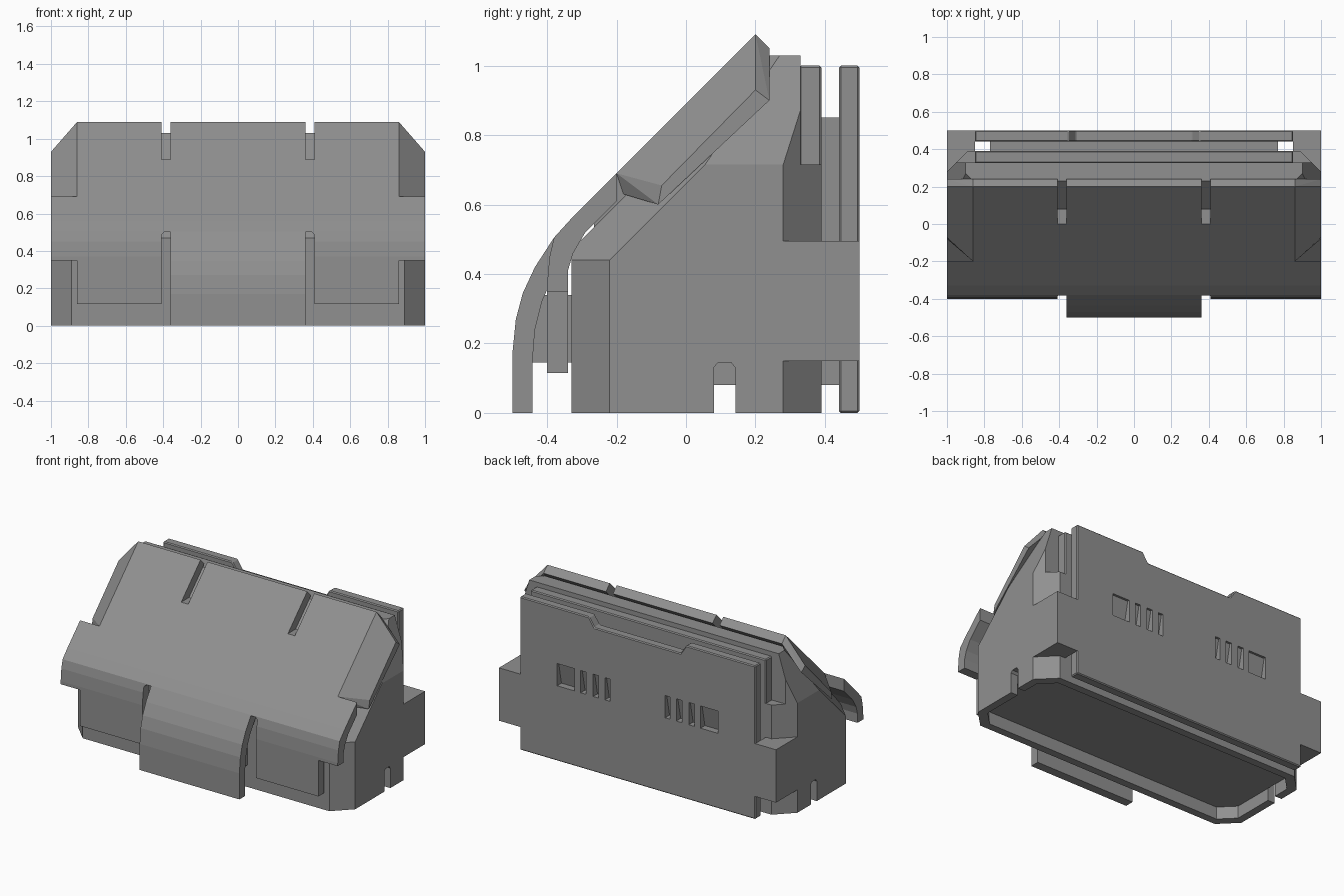
import bpy, bmesh
from mathutils import Vector

if "Cube" in bpy.data.objects:
    bpy.data.objects.remove(bpy.data.objects["Cube"])

# Dark grey finish shared by all parts
grey = bpy.data.materials.new("dark_grey")
grey.diffuse_color = (0.28, 0.28, 0.28, 1)
grey.use_nodes = True
grey.node_tree.nodes["Principled BSDF"].inputs["Base Color"].default_value = grey.diffuse_color


def make_object(name, bm):
    bmesh.ops.recalc_face_normals(bm, faces=bm.faces[:])
    mesh = bpy.data.meshes.new(name)
    bm.to_mesh(mesh)
    bm.free()
    mesh.materials.append(grey)
    ob = bpy.data.objects.new(name, mesh)
    bpy.context.collection.objects.link(ob)
    return ob


def prism(name, pts, a, b, axis, planes=()):
    """Extrude a 2D outline along an axis, then slice with planes."""
    def place(p, t):
        return {'x': (t, p[0], p[1]), 'y': (p[0], t, p[1]), 'z': (p[0], p[1], t)}[axis]
    bm = bmesh.new()
    lo = [bm.verts.new(place(p, a)) for p in pts]
    hi = [bm.verts.new(place(p, b)) for p in pts]
    bm.faces.new(lo)
    bm.faces.new(hi)
    n = len(pts)
    for i in range(n):
        j = (i + 1) % n
        bm.faces.new((lo[i], lo[j], hi[j], hi[i]))
    for co, no in planes:
        bmesh.ops.bisect_plane(bm, geom=bm.verts[:] + bm.edges[:] + bm.faces[:], dist=1e-5,
                               plane_co=co, plane_no=Vector(no).normalized(), clear_outer=True)
        bmesh.ops.holes_fill(bm, edges=[e for e in bm.edges if e.is_boundary], sides=0)
    return make_object(name, bm)


def box(name, x0, x1, y0, y1, z0, z1):
    return prism(name, [(x0, y0), (x1, y0), (x1, y1), (x0, y1)], z0, z1, 'z')


def hull(name, pts):
    bm = bmesh.new()
    for p in pts:
        bm.verts.new(p)
    bmesh.ops.convex_hull(bm, input=bm.verts[:])
    bmesh.ops.dissolve_limit(bm, angle_limit=0.1, verts=bm.verts[:], edges=bm.edges[:])
    return make_object(name, bm)


def cut(ob, cutters):
    bpy.context.view_layer.objects.active = ob
    for c in cutters:
        m = ob.modifiers.new("cut", 'BOOLEAN')
        m.operation, m.solver, m.object = 'DIFFERENCE', 'EXACT', c
        bpy.ops.object.modifier_apply(modifier=m.name)
        bpy.data.objects.remove(c)


def bevel(ob, width):
    bpy.context.view_layer.objects.active = ob
    m = ob.modifiers.new("bevel", 'BEVEL')
    m.width, m.segments, m.limit_method = width, 1, 'ANGLE'
    bpy.ops.object.modifier_apply(modifier=m.name)


def mirrored(pts):
    return pts + [(-x, y) for x, y in reversed(pts)]


def side_range(s, a, b):
    return (a, b) if s > 0 else (-b, -a)


# Main body: chamfered plan, sloped front, sloped shoulders, tapered upper sides
planes = [((0, 0, 0.80), (0, -1, 1))]
for s in (1, -1):
    planes += [((s * 0.86, 0, 0.80), (s, -1, 1)), ((s, 0, 0.715), (s, 0, 0.317))]
body = prism("body", mirrored([(0.89, -0.33), (1, -0.22), (1, 0.28), (0.89, 0.39)]),
             0, 1.03, 'z', planes)
cutters = [box("c", -1.2, 1.2, 0.33, 0.6, 0.715, 1.2),
           prism("c", mirrored([(0.86, -0.28), (0.95, -0.19), (0.95, 0.25), (0.86, 0.34)]),
                 -0.1, 0.08, 'z')]
for s in (1, -1):
    # side notch at the foot
    x0, x1 = side_range(s, 0.95, 1.05)
    notch = [(0.08, -0.1), (0.142, -0.1), (0.142, 0.13), (0.13, 0.145), (0.092, 0.145), (0.08, 0.13)]
    cutters.append(prism("c", notch, x0, x1, 'x'))
cut(body, cutters)

# Filler rib under the shield bend
prism("shield_rib", [(-0.265, 0.48), (-0.265, 0.545), (-0.1, 0.71), (-0.1, 0.645)], -0.86, 0.86, 'x')

# Rear slab, spacer and back plate
bevel(box("rear_slab", -0.85, 0.85, 0.325, 0.39, 0.65, 1.0), 0.006)
box("spacer", -0.77, 0.77, 0.385, 0.445, 0.08, 0.85)
plate = prism("back_plate", [(-0.85, 0), (0.85, 0), (0.85, 1), (0.35, 1), (0.31, 0.94),
                             (-0.31, 0.94), (-0.35, 1), (-0.85, 1)], 0.44, 0.5, 'y')
bevel(plate, 0.006)
vents = []
for s in (1, -1):
    for a, b in ((0.2, 0.235), (0.28, 0.32), (0.37, 0.41), (0.455, 0.58)):
        x0, x1 = side_range(s, a, b)
        vents.append(prism("c", [(0.52, 0.49), (0.455, 0.49), (0.485, 0.635), (0.52, 0.635)],
                           x0, x1, 'x'))
cut(plate, vents)

# Side arms joining the back plate to the body
for s, side in ((1, "right"), (-1, "left")):
    prism(side + "_arm", [(s, 0.27), (s, 0.5), (s * 0.84, 0.5), (s * 0.84, 0.45),
                          (s * 0.85, 0.44), (s * 0.85, 0.35)], 0.15, 0.495, 'z')

# Front shield with slits, stepped lower corners and trimmed upper sides
shield = prism("front_shield",
               [(0.2, 1.09), (-0.33, 0.56), (-0.38, 0.505), (-0.393, 0.45), (-0.4, 0.37),
                (-0.4, 0.115), (-0.34, 0.115), (-0.34, 0.41), (-0.325, 0.46), (-0.29, 0.52),
                (0.24, 1.05)], -1, 1, 'x')
cutters = [prism("c", [(-0.41, -0.1), (0.41, -0.1), (0.41, 0.485), (0.395, 0.5),
                       (-0.395, 0.5), (-0.41, 0.485)], -0.6, -0.2, 'y')]
for s in (1, -1):
    x0, x1 = side_range(s, 0.36, 0.41)
    cutters.append(box("c", x0, x1, -0.2, 0.4, 0.89, 1.2))
    x0, x1 = side_range(s, 0.86, 1.1)
    cutters.append(box("c", x0, x1, -0.6, -0.3, 0, 0.35))
    cutters.append(box("c", x0, x1, -0.2, 0.5, 0.4, 1.2))
cut(shield, cutters)

# Sloped flanges along the upper shield sides
for s, side in ((1, "right"), (-1, "left")):
    hull(side + "_flange",
         [(s * x, y, z) for x, y, z in (
             (0.86, -0.2, 0.69), (0.86, -0.18, 0.63), (1, -0.07, 0.655), (1, -0.08, 0.60),
             (0.86, 0.2, 1.09), (0.86, 0.24, 1.05), (1, 0.2, 0.93), (1, 0.24, 0.90))])

# Long centre flap, curving forward and down
prism("centre_flap",
      [(-0.30, 0.505), (-0.38, 0.505), (-0.435, 0.42), (-0.47, 0.345), (-0.49, 0.27), (-0.5, 0.17),
       (-0.5, 0), (-0.442, 0), (-0.442, 0.15), (-0.435, 0.24), (-0.415, 0.32), (-0.385, 0.39),
       (-0.33, 0.47)], -0.36, 0.36, 'x')

# Bracket between flap and body
box("flap_bracket", -0.3, 0.3, -0.445, -0.325, 0.145, 0.34)
